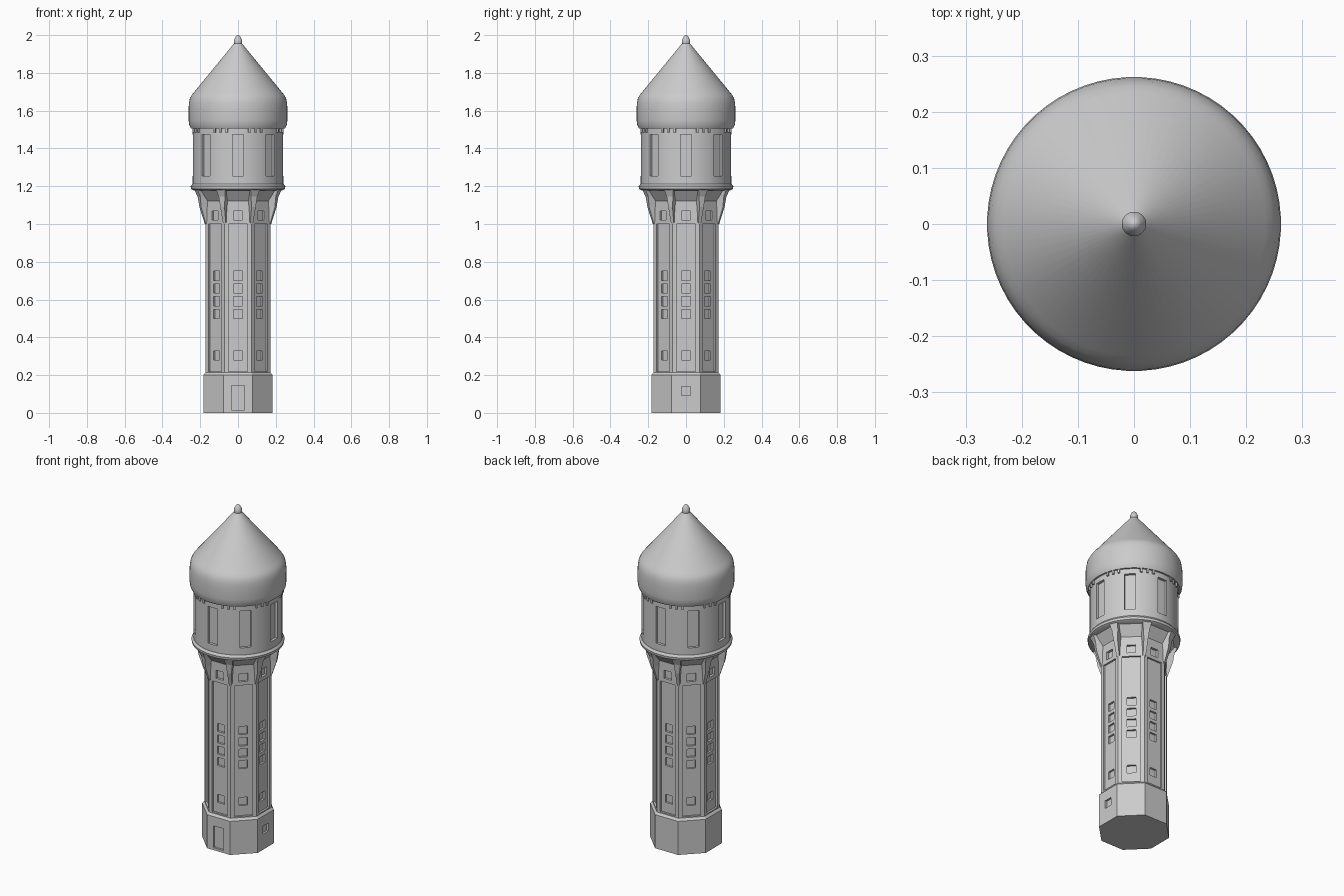
import bpy, bmesh, math
from mathutils import Matrix, Vector

if "Cube" in bpy.data.objects:
    bpy.data.objects.remove(bpy.data.objects["Cube"])

stone = bpy.data.materials.new("light_grey_stone")
stone.diffuse_color = (0.6, 0.6, 0.6, 1)
stone.use_nodes = True
stone.node_tree.nodes["Principled BSDF"].inputs["Base Color"].default_value = stone.diffuse_color
EIGHTH = math.pi / 4


def finish(name, bm, smooth=None):
    bmesh.ops.recalc_face_normals(bm, faces=bm.faces)
    me = bpy.data.meshes.new(name)
    bm.to_mesh(me)
    bm.free()
    me.materials.append(stone)
    ob = bpy.data.objects.new(name, me)
    bpy.context.collection.objects.link(ob)
    if smooth:
        bpy.ops.object.select_all(action='DESELECT')
        ob.select_set(True)
        bpy.context.view_layer.objects.active = ob
        bpy.ops.object.shade_smooth_by_angle(angle=math.radians(smooth))
    return ob


def lathe(name, profile, sides, smooth=None):
    """Closed stack of rings from (radius, z); octagons take the apothem as radius."""
    bm = bmesh.new()
    k = 1 / math.cos(math.pi / 8) if sides == 8 else 1
    rings = []
    for r, z in profile:
        rings.append([bm.verts.new((r * k * math.cos((i + .5) * math.tau / sides),
                                    r * k * math.sin((i + .5) * math.tau / sides), z))
                      for i in range(sides)])
    for a, b in zip(rings, rings[1:]):
        for i in range(sides):
            j = (i + 1) % sides
            bm.faces.new((a[i], a[j], b[j], b[i]))
    bm.faces.new(rings[0][::-1])
    bm.faces.new(rings[-1])
    return finish(name, bm, smooth)


def add_box(bm, angle, r0, r1, half_w, z0, z1):
    """Box facing outward at an angle, from radius r0 to r1."""
    m = (Matrix.Rotation(angle, 4, 'Z')
         @ Matrix.Translation(((r0 + r1) / 2, 0, (z0 + z1) / 2))
         @ Matrix.Diagonal((r1 - r0, 2 * half_w, z1 - z0, 1)))
    bmesh.ops.create_cube(bm, size=1, matrix=m)


def cut(target, name, boxes):
    bm = bmesh.new()
    for b in boxes:
        add_box(bm, *b)
    cutter = finish(name, bm)
    cutter.hide_render = True
    cutter.hide_set(True)
    mod = target.modifiers.new(name, 'BOOLEAN')
    mod.operation = 'DIFFERENCE'
    mod.solver = 'EXACT'
    mod.object = cutter


sides = [i * EIGHTH for i in range(8)]

# Octagonal base with a front door and one side window
base = lathe("base", [(.183, 0), (.183, .2), (.172, .213)], 8)
cut(base, "base_opening_cutter", [(-math.pi / 2, .171, .25, .034, .015, .145),
                                  (0, .171, .25, .024, .092, .14)])

# Octagonal shaft with recessed panels and small square windows
shaft = lathe("shaft", [(.172, .2), (.172, 1.19)], 8)
cut(shaft, "shaft_panel_cutter", [(a, .161, .25, .05, .22, 1.0) for a in sides])
cut(shaft, "shaft_window_cutter",
    [(a, .149 if z < 1 else .158, .25, .024, z - .024, z + .024)
     for a in sides for z in (.303, .523, .591, .658, .726, 1.046)])

# Sloping underside below the drum
lathe("coving", [(.168, 1.115), (.222, 1.19)], 8)

# Flared brackets on the eight corners: (z, outer radius, half width)
bracket = [(1.0, .187, .008), (1.09, .216, .012), (1.145, .224, .018), (1.188, .243, .026)]
bm = bmesh.new()
for a in sides:
    rot = Matrix.Rotation(a + EIGHTH / 2, 3, 'Z')
    rows = [[bm.verts.new(rot @ Vector((x, y, z)))
             for x, y in ((.16, -w), (r, -w), (r, w), (.16, w))] for z, r, w in bracket]
    for lo, hi in zip(rows, rows[1:]):
        for i in range(4):
            j = (i + 1) % 4
            bm.faces.new((lo[i], lo[j], hi[j], hi[i]))
    bm.faces.new(rows[0][::-1])
    bm.faces.new(rows[-1])
finish("brackets", bm)

# Ledge and round drum with tall recessed windows
lathe("drum_ledge", [(.235, 1.178), (.249, 1.186), (.251, 1.2), (.241, 1.213)], 64, 30)
drum = lathe("drum", [(.24, 1.19), (.24, 1.53)], 64, 30)
cut(drum, "drum_window_cutter", [(a, .224, .3, .03, 1.255, 1.475) for a in sides])

# Small blocks under the roof rim, three between each pair of windows
bm = bmesh.new()
for a in sides:
    for off in (-8, 0, 8):
        add_box(bm, a + EIGHTH / 2 + math.radians(off), .23, .248, .006, 1.485, 1.52)
finish("rim_blocks", bm)

# Domed roof rising to a cone, and its finial
lathe("roof", [(.238, 1.506), (.25, 1.506), (.259, 1.525), (.262, 1.55), (.262, 1.61),
               (.26, 1.64), (.255, 1.665), (.246, 1.682), (.234, 1.697), (.02, 1.957)], 64, 40)
lathe("finial", [(.018, 1.945), (.022, 1.955), (.022, 1.973), (.017, 1.982),
                 (.012, 1.993), (.004, 2.0)], 24, 50)
